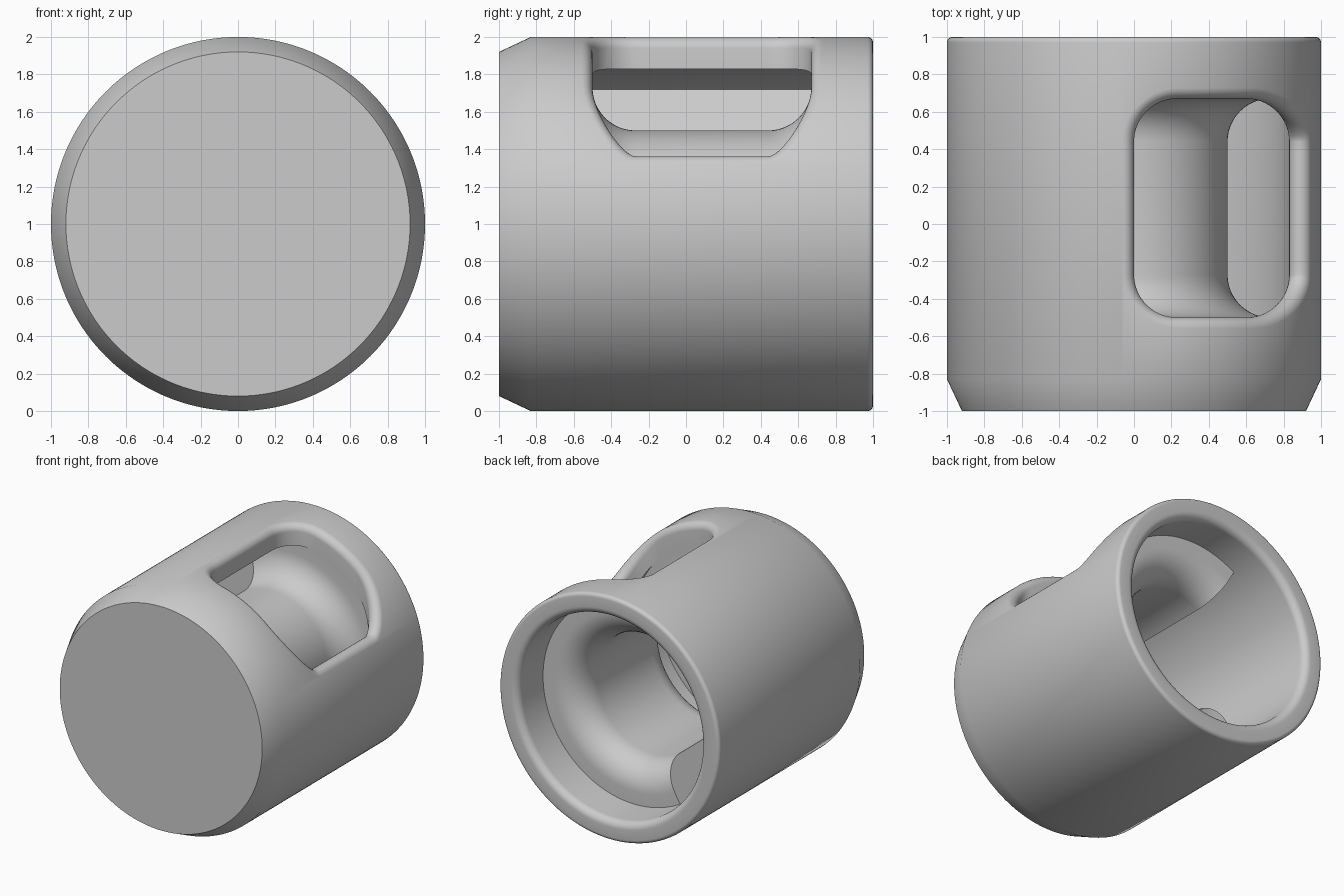
import bpy, bmesh, math
from mathutils import Vector, Matrix

cube = bpy.data.objects.get("Cube")
if cube:
    bpy.data.objects.remove(cube)

grey = bpy.data.materials.new("plain grey")
grey.use_nodes = True
grey.diffuse_color = (0.6, 0.6, 0.6, 1)
grey.node_tree.nodes["Principled BSDF"].inputs["Base Color"].default_value = (0.6, 0.6, 0.6, 1)

BORE, CORE = 0.83, 0.50          # cavity and channel core radii
Y0, Y1 = -0.50, 0.67             # channel and window ends
CORNER, FILLET = 0.23, 0.06


def arc(cx, cy, r, a0, a1, n):
    """Points on a circular arc, angles in degrees."""
    angles = [math.radians(a0 + (a1 - a0) * i / n) for i in range(n + 1)]
    return [(cx + r * math.cos(a), cy + r * math.sin(a)) for a in angles]


def make_object(name, bm):
    bmesh.ops.recalc_face_normals(bm, faces=bm.faces)
    mesh = bpy.data.meshes.new(name)
    bm.to_mesh(mesh)
    bm.free()
    mesh.materials.append(grey)
    obj = bpy.data.objects.new(name, mesh)
    bpy.context.collection.objects.link(obj)
    return obj


def skin(bm, rings, closed=True):
    """Join rings of vertices with quads."""
    for a, b in zip(rings, rings[1:]):
        n = len(a)
        for i in range(n if closed else n - 1):
            j = (i + 1) % n
            bm.faces.new((a[i], a[j], b[j], b[i]))


def around(bm, profile, angle):
    """Place a radius and length profile at an angle about the y axis."""
    a = math.radians(angle)
    return [bm.verts.new((r * math.cos(a), y, 1 + r * math.sin(a))) for r, y in profile]


# Cup-shaped shell, turned about the y axis
profile = [(0, -1), (0.92, -1), (1, -0.83)]
profile += arc(0.97, 0.97, 0.03, 0, 90, 6)
profile += arc(BORE + FILLET, 1 - FILLET, FILLET, 90, 180, 8)
profile += [(BORE, -0.83), (0, -0.83)]
bm = bmesh.new()
steps = 192
columns = [around(bm, profile, 360 * i / steps) for i in range(steps)]
skin(bm, columns + columns[:1], closed=False)
bmesh.ops.remove_doubles(bm, verts=bm.verts, dist=1e-5)
bmesh.ops.dissolve_degenerate(bm, edges=bm.edges, dist=1e-6)
shell = make_object("shell", bm)

# Window outline as points with outward directions, finely divided along x
outline = []
corners = [(BORE - CORNER, Y1 - CORNER, 0), (CORNER, Y1 - CORNER, 90),
           (CORNER, Y0 + CORNER, 180), (BORE - CORNER, Y0 + CORNER, 270)]
for k, (cx, cy, a0) in enumerate(corners):
    for p, d in zip(arc(cx, cy, CORNER, a0, a0 + 90, 14), arc(0, 0, 1, a0, a0 + 90, 14)):
        outline.append((Vector(p), Vector(d)))
    p, d = outline[-1]
    following = corners[(k + 1) % 4]
    step = Vector(following[:2]) - Vector((cx, cy))
    for i in range(1, 12):
        outline.append((p + step * i / 12, d))

# Window cutter: vertical walls flaring through a rolling-ball fillet
bm = bmesh.new()
ARC = 10
rings = [[] for _ in range(ARC + 3)]
for p, d in outline:
    c = p + d * FILLET
    height = math.sqrt((1 - FILLET) ** 2 - c.x ** 2)
    centre = Vector((c.x, c.y, height))
    start = Vector((-d.x, -d.y, 0))
    end = Vector((c.x, 0, height)).normalized()
    axis = start.cross(end).normalized()
    sweep = start.angle(end)
    points = [Vector((p.x, p.y, 0.0))]
    for i in range(ARC + 1):
        points.append(centre + Matrix.Rotation(sweep * i / ARC, 3, axis) @ start * FILLET)
    points[-1] += end * 0.0005
    points.append(points[-1] + end * 0.3)
    for ring, q in zip(rings, points):
        ring.append(bm.verts.new(q + Vector((0, 0, 1))))
skin(bm, rings)
bm.faces.new(rings[0])
apex = bm.verts.new((1.4, 0.08, 2.4))
for a, b in zip(rings[-1], rings[-1][1:] + rings[-1][:1]):
    bm.faces.new((a, b, apex))
bmesh.ops.triangulate(bm, faces=bm.faces)
cutter = make_object("window_cutter", bm)
cutter.hide_render = True

cut = shell.modifiers.new("window", 'BOOLEAN')
cut.operation = 'DIFFERENCE'
cut.solver = 'EXACT'
cut.object = cutter
bpy.context.view_layer.objects.active = shell
bpy.ops.object.modifier_apply(modifier=cut.name)
bpy.data.objects.remove(cutter)

# Curved channel wrapped round a hollow core, closed at both ends
section = [(BORE + 0.003, Y1)] + arc(CORE + CORNER, Y1 - CORNER, CORNER, 90, 180, 12)
section += arc(CORE + CORNER, Y0 + CORNER, CORNER, 180, 270, 12) + [(BORE + 0.003, Y0)]
bm = bmesh.new()
columns = [around(bm, section, 120 - 240 * i / 112) for i in range(113)]
skin(bm, columns, closed=False)
for column in (columns[0], columns[-1]):
    bm.faces.new(column)
channel = make_object("channel", bm)

# Smooth shading with sharp edges kept
for obj in (shell, channel):
    bpy.ops.object.select_all(action='DESELECT')
    obj.select_set(True)
    bpy.context.view_layer.objects.active = obj
    bpy.ops.object.shade_smooth_by_angle(angle=math.radians(30))
